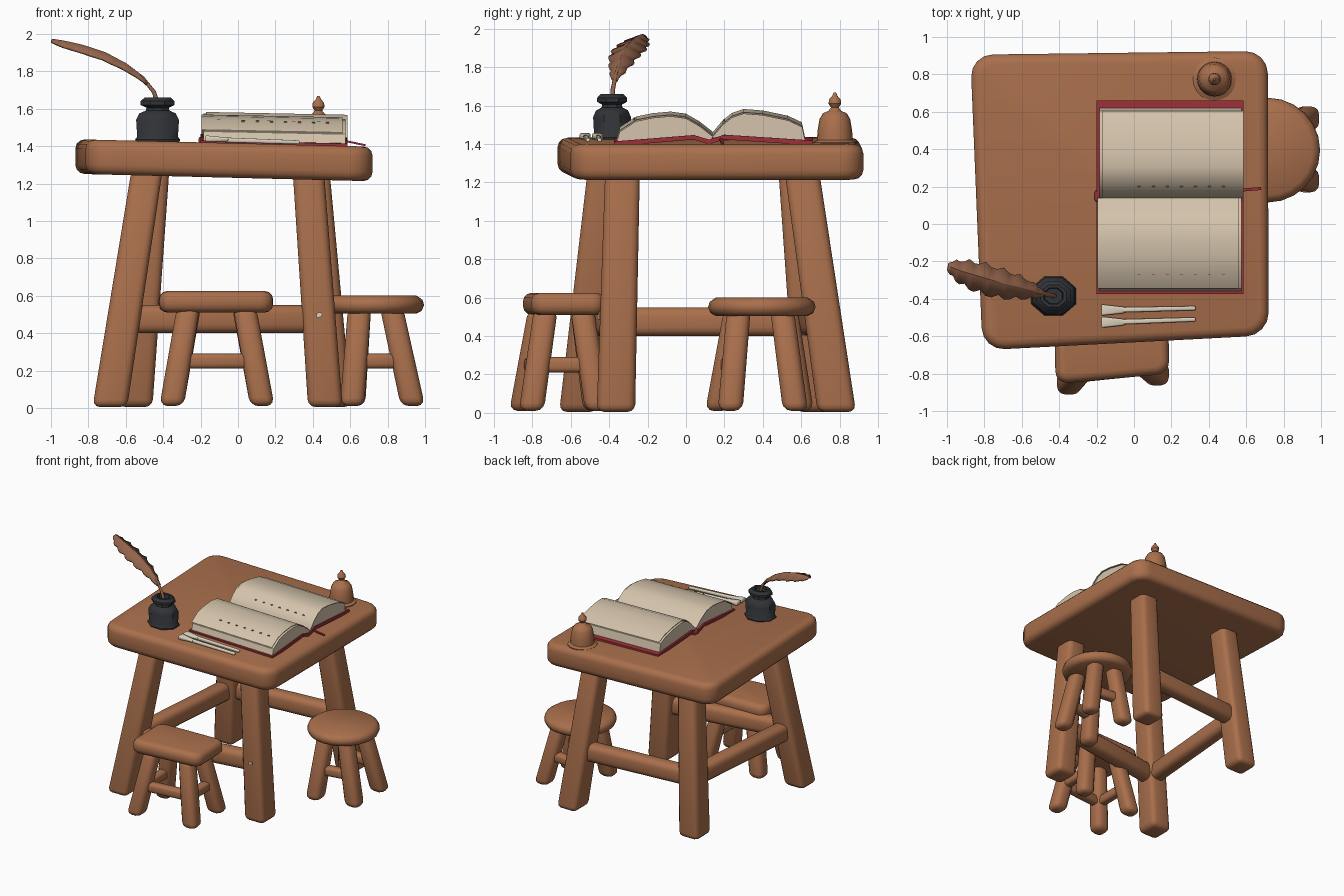
import bpy, bmesh, math
from mathutils import Vector

if "Cube" in bpy.data.objects:
    bpy.data.objects.remove(bpy.data.objects["Cube"])


def material(name, rgb):
    m = bpy.data.materials.new(name)
    m.use_nodes = True
    m.diffuse_color = (*rgb, 1)
    m.node_tree.nodes["Principled BSDF"].inputs["Base Color"].default_value = (*rgb, 1)
    return m


WOOD = material("warm_wood", (0.40, 0.16, 0.072))
PAPER = material("aged_paper", (0.66, 0.55, 0.41))
BONE = material("pale_bone", (0.72, 0.65, 0.52))
RED = material("red_leather", (0.33, 0.03, 0.04))
DARK = material("dark_glass", (0.03, 0.033, 0.038))
FEATHER = material("brown_feather", (0.29, 0.125, 0.07))


def finish(bm, name, mat, bevel=0, tilt=0):
    """Round the sharp edges, lean along x, and make the object."""
    bmesh.ops.recalc_face_normals(bm, faces=bm.faces)
    if bevel:
        sharp = [e for e in bm.edges if e.is_manifold and e.calc_face_angle() > 0.7]
        bmesh.ops.bevel(bm, geom=sharp, offset=bevel, segments=3, profile=0.5,
                        affect='EDGES', clamp_overlap=True)
    for v in bm.verts:
        v.co.z -= tilt * v.co.x
    me = bpy.data.meshes.new(name)
    bm.to_mesh(me)
    bm.free()
    me.materials.append(mat)
    ob = bpy.data.objects.new(name, me)
    bpy.context.collection.objects.link(ob)
    bpy.ops.object.select_all(action='DESELECT')
    ob.select_set(True)
    bpy.context.view_layer.objects.active = ob
    bpy.ops.object.shade_smooth_by_angle(angle=math.radians(40))
    return ob


def beam(name, a, b, w, d, upright=True, mat=WOOD, bevel=0.04, taper=1.0):
    """Square bar from a to b; upright bars keep level ends."""
    a, b = Vector(a), Vector(b)
    if upright:
        u, v = Vector((1, 0, 0)), Vector((0, 1, 0))
    else:
        u = (b - a).cross(Vector((0, 0, 1))).normalized()
        v = Vector((0, 0, 1))
    bm = bmesh.new()
    bmesh.ops.create_cube(bm, size=1)
    for p in bm.verts:
        end, k = (b, taper) if p.co.z > 0 else (a, 1)
        p.co = end + u * p.co.x * w * k + v * p.co.y * d * k
    return finish(bm, name, mat, bevel)


def slab(name, outline, z0, z1, corner, bevel, tilt=0):
    """Flat board with rounded corners."""
    bm = bmesh.new()
    face = bm.faces.new([bm.verts.new((x, y, z0)) for x, y in outline])
    bmesh.ops.bevel(bm, geom=face.verts[:], offset=corner, segments=4,
                    profile=0.5, affect='VERTICES')
    out = bmesh.ops.extrude_face_region(bm, geom=bm.faces[:])
    for v in out["geom"]:
        if isinstance(v, bmesh.types.BMVert):
            v.co.z = z1
    return finish(bm, name, WOOD, bevel, tilt)


def lathe(name, centre, profile, sides, mat, turn=0, depth=1):
    """Turn a radius/height profile about a vertical axis."""
    bm = bmesh.new()
    rings = []
    for r, z in profile:
        angles = [turn + math.tau * i / sides for i in range(sides)]
        rings.append([bm.verts.new((centre[0] + r * math.cos(a),
                                    centre[1] + depth * r * math.sin(a), z)) for a in angles])
    for lo, hi in zip(rings, rings[1:]):
        for i in range(sides):
            j = (i + 1) % sides
            bm.faces.new((lo[i], lo[j], hi[j], hi[i]))
    bm.faces.new(rings[0])
    bm.faces.new(rings[-1])
    return finish(bm, name, mat)


def extrude_x(name, profile, x0, x1, mat):
    """Push a y/z profile along x."""
    bm = bmesh.new()
    ends = [[bm.verts.new((x, y, z)) for y, z in profile] for x in (x0, x1)]
    n = len(profile)
    for i in range(n):
        j = (i + 1) % n
        bm.faces.new((ends[0][i], ends[0][j], ends[1][j], ends[1][i]))
    for e in ends:
        bm.faces.new(e)
    return finish(bm, name, mat, tilt=0.02)


# Table top
slab("table_top", [(-0.81, -0.675), (0.72, -0.595), (0.715, 0.925), (-0.875, 0.905)],
     1.23, 1.415, 0.12, 0.05, tilt=0.025)

# Table legs: foot and head positions
legs = {
    "front_left_leg": ((-0.685, -0.56), (-0.485, -0.42)),
    "front_right_leg": ((0.467, -0.365), (0.375, -0.33)),
    "back_right_leg": ((0.515, 0.785), (0.405, 0.60)),
    "back_left_leg": ((-0.55, 0.67), (-0.45, 0.57)),
}
for name, (foot, head) in legs.items():
    beam(name, (*foot, 0.005), (*head, 1.28), 0.185, 0.2, taper=0.9)


def along(name, z):
    foot, head = map(Vector, legs[name])
    return (*foot.lerp(head, z / 1.28), z)


# Rails on three sides of the table
for name, a, b in (("left_rail", "front_left_leg", "back_left_leg"),
                   ("back_rail", "back_left_leg", "back_right_leg"),
                   ("front_rail", "front_left_leg", "front_right_leg")):
    beam(name, along(a, 0.475), along(b, 0.475), 0.125, 0.15, upright=False, bevel=0.045)

# Pale chip on the front right leg
beam("leg_chip", (0.42, -0.454, 0.495), (0.45, -0.454, 0.5), 0.008, 0.025,
     upright=False, mat=BONE, bevel=0)


# Stools
def stool(prefix, feet, heads, height, rails, rail_z):
    def at(i):
        return (*Vector(feet[i]).lerp(Vector(heads[i]), rail_z / height), rail_z)
    for i, (f, h) in enumerate(zip(feet, heads)):
        beam(f"{prefix}_leg_{i + 1}", (*f, 0.01), (*h, height), 0.13, 0.13,
             taper=0.95, bevel=0.045)
    for i, j in rails:
        beam(f"{prefix}_rail_{i + 1}", at(i), at(j), 0.075, 0.08, upright=False, bevel=0.025)


slab("square_stool_seat", [(-0.42, -0.855), (0.19, -0.80), (0.18, -0.42), (-0.425, -0.44)],
     0.51, 0.625, 0.07, 0.045)
stool("square_stool", [(-0.355, -0.855), (0.13, -0.805), (0.13, -0.46), (-0.355, -0.47)],
      [(-0.265, -0.76), (0.035, -0.73), (0.03, -0.54), (-0.26, -0.54)], 0.54,
      [(0, 1), (1, 2), (3, 0)], 0.25)

lathe("round_stool_seat", (0.715, 0.395),
      [(0.24, 0.505), (0.268, 0.52), (0.28, 0.55), (0.272, 0.578), (0.24, 0.6)], 24, WOOD)
stool("round_stool", [(0.61, 0.165), (0.935, 0.23), (0.935, 0.57), (0.615, 0.60)],
      [(0.65, 0.26), (0.82, 0.275), (0.82, 0.50), (0.65, 0.52)], 0.54,
      [(0, 1), (2, 3)], 0.25)

# Open book: cover, then one rounded block of pages on each side of the fold
extrude_x("book_cover", [(-0.375, 1.4), (0.04, 1.435), (0.12, 1.41), (0.2, 1.435),
                         (0.66, 1.405), (0.66, 1.43), (0.2, 1.46), (0.12, 1.435),
                         (0.04, 1.458), (-0.375, 1.425)], -0.2, 0.585, RED)
front_top = [(-0.345, 1.475), (-0.26, 1.53), (-0.17, 1.548), (-0.08, 1.556),
             (0.0, 1.545), (0.07, 1.505), (0.14, 1.45)]
back_top = [(0.14, 1.45), (0.19, 1.51), (0.24, 1.55), (0.30, 1.57),
            (0.40, 1.562), (0.53, 1.535), (0.605, 1.5)]
extrude_x("front_pages", [(-0.36, 1.423), *front_top, (0.13, 1.435)], -0.185, 0.575, PAPER)
extrude_x("back_pages", [(0.14, 1.435), *back_top, (0.62, 1.43)], -0.185, 0.575, PAPER)

# Loose sheets over the pages
for name, top, x0, x1 in (("front_sheet", front_top, -0.195, 0.56),
                          ("back_sheet", back_top, -0.17, 0.585)):
    lower = [(y, z + 0.004) for y, z in top]
    upper = [(y, z + 0.009) for y, z in reversed(top)]
    extrude_x(name, lower + upper, x0, x1, PAPER)

# Ribbon marker at the fold
beam("book_ribbon", (0.56, 0.18, 1.43), (0.68, 0.19, 1.405), 0.016, 0.01,
     upright=False, mat=RED, bevel=0)
beam("book_spine_tip", (-0.21, 0.15, 1.43), (-0.17, 0.15, 1.43), 0.06, 0.04,
     upright=False, mat=RED, bevel=0.01)

# Rows of faded ink marks
for row, (y, z) in enumerate(((0.2, 1.525), (-0.27, 1.533))):
    for i in range(7):
        x = 0.02 + i * 0.075
        beam(f"ink_mark_{row + 1}_{i + 1}", (x, y, z - 0.02 * x), (x + 0.016, y, z - 0.02 * x),
             0.007, 0.009, upright=False, mat=FEATHER, bevel=0)

# Ink bottle
lathe("ink_bottle", (-0.43, -0.385),
      [(0.125, 1.415), (0.13, 1.435), (0.118, 1.45), (0.124, 1.54), (0.105, 1.575),
       (0.068, 1.59), (0.065, 1.605), (0.098, 1.62), (0.098, 1.64), (0.075, 1.66),
       (0.055, 1.66), (0.05, 1.62)], 8, DARK, turn=math.pi / 8, depth=0.86)

# Quill: bent shaft and ragged vane
spine = [Vector(p) for p in ((-0.42, -0.385, 1.6), (-0.45, -0.38, 1.69), (-0.51, -0.365, 1.765),
                             (-0.60, -0.34, 1.835), (-0.71, -0.315, 1.895), (-0.83, -0.28, 1.935),
                             (-0.93, -0.25, 1.957), (-0.995, -0.225, 1.967))]
curve = bpy.data.curves.new("quill_shaft", 'CURVE')
curve.dimensions = '3D'
curve.bevel_depth = 0.011
curve.bevel_resolution = 1
curve.use_fill_caps = True
line = curve.splines.new('POLY')
line.points.add(len(spine) - 1)
for i, (pt, co) in enumerate(zip(line.points, spine)):
    pt.co = (*co, 1)
    pt.radius = 1.2 - 0.12 * i
curve.materials.append(FEATHER)
bpy.context.collection.objects.link(bpy.data.objects.new("quill_shaft", curve))

bm = bmesh.new()
rows, steps = [], 20
across = Vector((0.2, 0.95, -0.05)).normalized()
for i in range(steps + 1):
    t = i / steps
    s = 1.6 + t * (len(spine) - 1.6 - 1.001)
    k = int(s)
    c = spine[k].lerp(spine[k + 1], s - k)
    half = 0.088 * math.sin(math.pi * (0.04 + 0.9 * t ** 1.15)) ** 0.8
    ragged = 0.75 if i % 3 == 0 else 1.0
    droop = Vector((0, 0, -0.4 * half))
    rows.append([bm.verts.new(p) for p in (c - across * half * ragged + droop, c,
                                           c + across * half * (1.75 - ragged) * 0.95 + droop)])
for lo, hi in zip(rows, rows[1:]):
    for j in (0, 1):
        bm.faces.new((lo[j], lo[j + 1], hi[j + 1], hi[j]))
vane = finish(bm, "quill_vane", FEATHER)
solid = vane.modifiers.new("thickness", 'SOLIDIFY')
solid.thickness = 0.014
solid.offset = 0

# Hand bell
lathe("hand_bell", (0.43, 0.775),
      [(0.115, 1.39), (0.115, 1.408), (0.093, 1.42), (0.09, 1.47), (0.08, 1.53),
       (0.062, 1.56), (0.034, 1.572), (0.02, 1.59), (0.033, 1.61), (0.03, 1.632),
       (0.014, 1.65), (0.006, 1.668)], 20, WOOD)

# Two small pens with broad ends
for i, (y, y2) in enumerate(((-0.46, -0.45), (-0.525, -0.51))):
    beam(f"pen_{i + 1}_shaft", (-0.12, y, 1.435), (0.33, y2, 1.42), 0.028, 0.026,
         upright=False, mat=BONE, bevel=0.008, taper=0.8)
    beam(f"pen_{i + 1}_head", (-0.175, y, 1.44), (-0.05, y, 1.435), 0.06, 0.035,
         upright=False, mat=BONE, bevel=0.016, taper=0.55)
